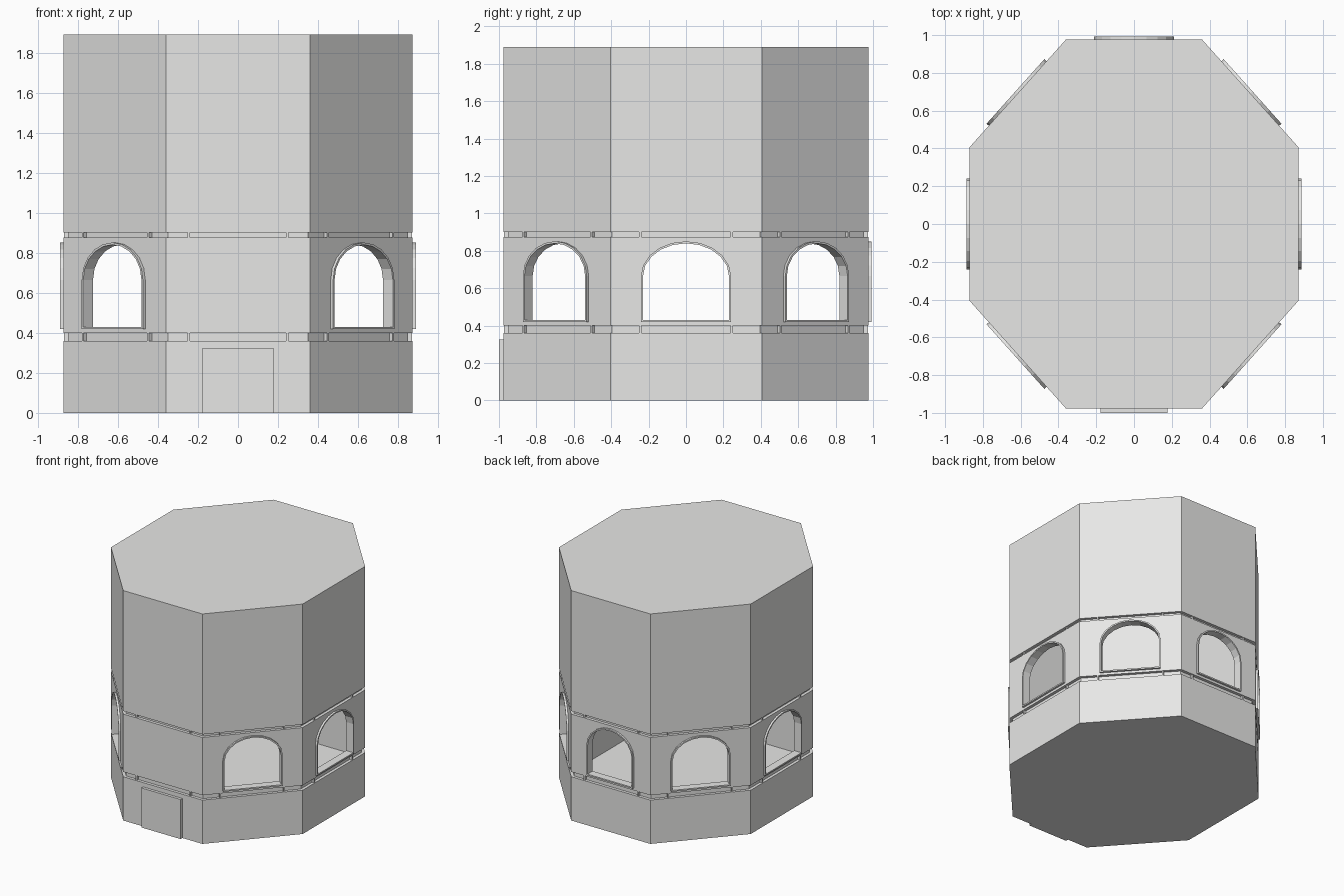
import bpy, bmesh, math
from mathutils import Vector

if "Cube" in bpy.data.objects:
    bpy.data.objects.remove(bpy.data.objects["Cube"])

stone = bpy.data.materials.new("pale_grey")
stone.diffuse_color = (0.8, 0.8, 0.79, 1)
stone.use_nodes = True
stone.node_tree.nodes["Principled BSDF"].inputs["Base Color"].default_value = stone.diffuse_color

X1, X2, Y1, Y2, H = 0.36, 0.872, 0.405, 0.977, 1.89
# Counter-clockwise octagon plan, first side is the front
PLAN = [Vector(p) for p in [(-X1, -Y2), (X1, -Y2), (X2, -Y1), (X2, Y1),
                            (X1, Y2), (-X1, Y2), (-X2, Y1), (-X2, -Y1)]]


def side(i):
    a, b = PLAN[i], PLAN[(i + 1) % 8]
    t = (b - a).normalized()
    return (a + b) / 2, t, Vector((t.y, -t.x))


def inset(d):
    """Plan moved inwards by d."""
    pts = []
    for i in range(8):
        n1, n2 = side(i - 1 if i else 7)[2], side(i)[2]
        pts.append(PLAN[i] - (n1 + n2) * d / (1 + n1.dot(n2)))
    return pts


def place(i, u, z, d):
    """Point on side i: u along the side, d outwards."""
    m, t, n = side(i)
    p = m + t * u + n * d
    return (p.x, p.y, z)


def finish(name, bm):
    bmesh.ops.recalc_face_normals(bm, faces=bm.faces)
    me = bpy.data.meshes.new(name)
    bm.to_mesh(me)
    bm.free()
    ob = bpy.data.objects.new(name, me)
    bpy.context.collection.objects.link(ob)
    me.materials.append(stone)
    return ob


def stack(bm, levels):
    """Closed shell through (height, inset) levels."""
    rings = [[bm.verts.new((p.x, p.y, z)) for p in inset(d)] for z, d in levels]
    faces = [bm.faces.new(rings[0][::-1]), bm.faces.new(rings[-1])]
    for a, b in zip(rings, rings[1:]):
        for k in range(8):
            j = (k + 1) % 8
            faces.append(bm.faces.new((a[k], a[j], b[j], b[k])))
    return faces


def prism(bm, i, outline, d0, d1):
    a = [bm.verts.new(place(i, u, z, d0)) for u, z in outline]
    b = [bm.verts.new(place(i, u, z, d1)) for u, z in outline]
    bm.faces.new(a)
    bm.faces.new(b[::-1])
    for k in range(len(a)):
        j = (k + 1) % len(a)
        bm.faces.new((a[k], b[k], b[j], a[j]))


def arch(w, grow=0.0):
    """Round-headed window outline."""
    pts = [(-w - grow, 0.43 - grow), (w + grow, 0.43 - grow)]
    for k in range(11):
        a = math.pi * k / 10
        pts.append(((w + grow) * math.cos(a), 0.665 + (0.175 + grow) * math.sin(a)))
    return pts


def rect(u0, u1, z0, z1):
    return [(u0, z0), (u1, z0), (u1, z1), (u0, z1)]


# Half width of the window on each side; the front has none
WIDTH = {i: 0.23 if i in (2, 6) else 0.2 if i == 4 else 0.218 for i in range(1, 8)}
G = 0.024

# Hollow tower with two recessed grooves
bm = bmesh.new()
stack(bm, [(0, 0), (0.36, 0), (0.36, G), (0.40, G), (0.40, 0),
           (0.875, 0), (0.875, G), (0.90, G), (0.90, 0), (H, 0)])
bmesh.ops.recalc_face_normals(bm, faces=bm.faces)
room = stack(bm, [(0.02, 0.05), (H - 0.02, 0.05)])
bmesh.ops.reverse_faces(bm, faces=room)
me = bpy.data.meshes.new("tower")
bm.to_mesh(me)
bm.free()
tower = bpy.data.objects.new("tower", me)
bpy.context.collection.objects.link(tower)
me.materials.append(stone)

# Cut the window openings
bm = bmesh.new()
for i, w in WIDTH.items():
    prism(bm, i, arch(w), -0.09, 0.05)
cutter = finish("window_cutter", bm)
cutter.hide_render = True
mod = tower.modifiers.new("windows", "BOOLEAN")
mod.operation = "DIFFERENCE"
mod.solver = "EXACT"
mod.object = cutter
dg = bpy.context.evaluated_depsgraph_get()
cut = bpy.data.meshes.new_from_object(tower.evaluated_get(dg))
tower.modifiers.clear()
tower.data = cut
bpy.data.objects.remove(cutter)

# Thin raised window frames
for i, w in WIDTH.items():
    bm = bmesh.new()
    loops = [[bm.verts.new(place(i, u, z, d)) for u, z in arch(w, g)]
             for g, d in ((0, -0.005), (0, 0.016), (0.011, 0.016), (0.011, -0.005))]
    n = len(loops[0])
    for q in range(4):
        a, b = loops[q], loops[(q + 1) % 4]
        for k in range(n):
            j = (k + 1) % n
            bm.faces.new((a[k], a[j], b[j], b[k]))
    finish("window_frame", bm)

# Small spacers in the grooves
bm = bmesh.new()
for i in range(8):
    for u in (-0.245, 0.245):
        for z0, z1 in ((0.36, 0.40), (0.875, 0.90)):
            prism(bm, i, rect(u - 0.006, u + 0.006, z0, z1), -G - 0.005, -0.004)
finish("groove_spacers", bm)

# Front door slab
bm = bmesh.new()
prism(bm, 0, rect(-0.178, 0.178, 0, 0.325), -0.01, 0.023)
finish("door", bm)
